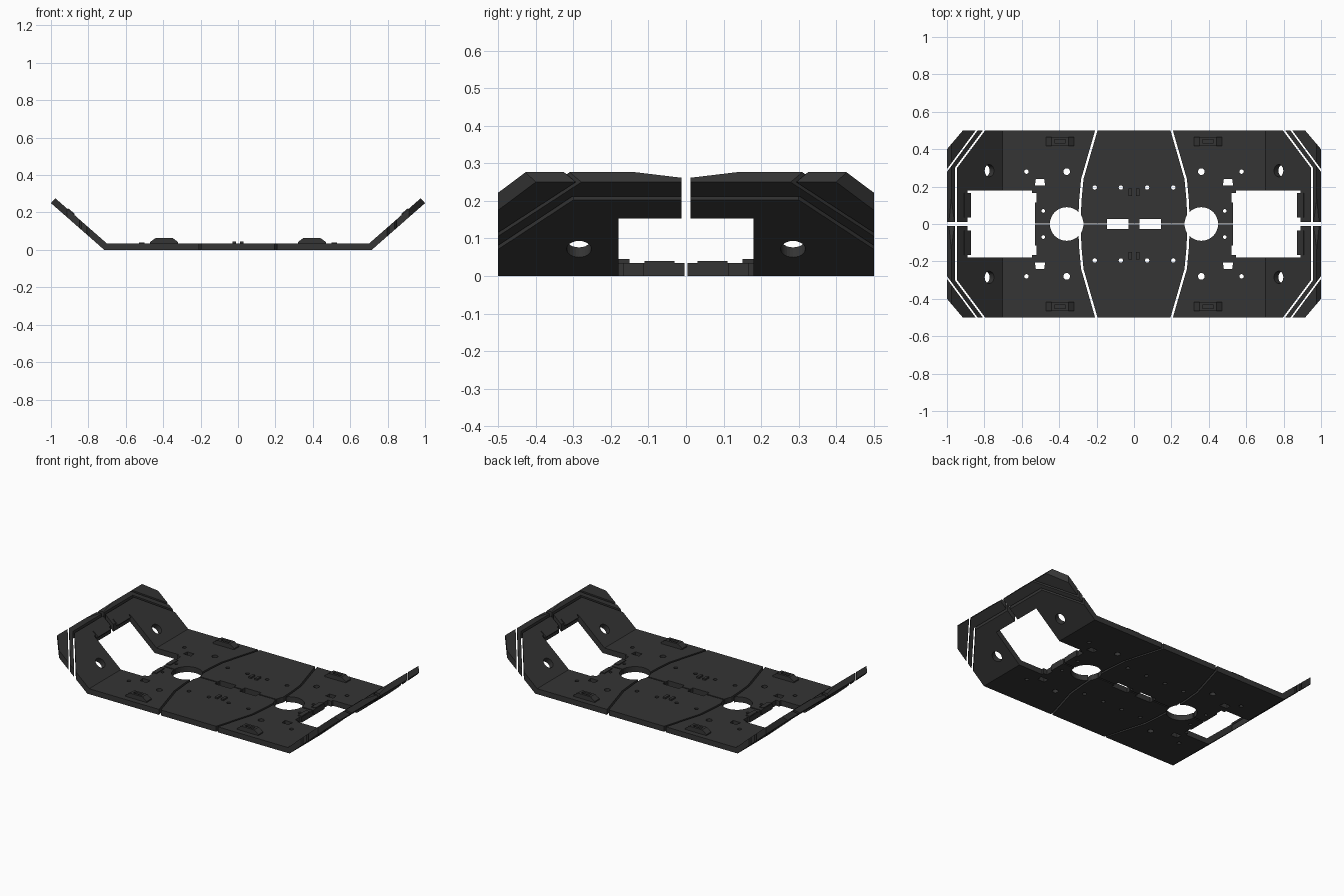
import bpy, bmesh, math
from mathutils import Matrix, Vector

if "Cube" in bpy.data.objects:
    bpy.data.objects.remove(bpy.data.objects["Cube"])

T = 0.035                                  # sheet thickness
ANG = math.atan2(0.25, 0.285)              # wing slope
mat = bpy.data.materials.new("charcoal")
mat.diffuse_color = (0.035, 0.035, 0.035, 1)
mat.use_nodes = True
mat.node_tree.nodes["Principled BSDF"].inputs["Base Color"].default_value = mat.diffuse_color


def obj(name, bm):
    bmesh.ops.recalc_face_normals(bm, faces=bm.faces)
    me = bpy.data.meshes.new(name)
    bm.to_mesh(me)
    bm.free()
    o = bpy.data.objects.new(name, me)
    bpy.context.collection.objects.link(o)
    me.materials.append(mat)
    return o


def add_prism(bm, pts, lo, hi, axis="z"):
    place = {"z": lambda a, b, h: (a, b, h), "y": lambda a, b, h: (a, h, b),
             "x": lambda a, b, h: (h, a, b)}[axis]
    f = bm.faces.new([bm.verts.new(place(a, b, lo)) for a, b in pts])
    ext = bmesh.ops.extrude_face_region(bm, geom=[f])["geom"]
    d = Vector(place(0, 0, hi - lo))
    bmesh.ops.translate(bm, vec=d, verts=[v for v in ext if isinstance(v, bmesh.types.BMVert)])


def prism(name, pts, lo, hi, axis="z"):
    bm = bmesh.new()
    add_prism(bm, pts, lo, hi, axis)
    return obj(name, bm)


def rect(x0, x1, y0, y1):
    return [(x0, y0), (x1, y0), (x1, y1), (x0, y1)]


def disc(x, y, r, n=16):
    return [(x + r * math.cos(2 * math.pi * i / n), y + r * math.sin(2 * math.pi * i / n)) for i in range(n)]


def cutter(shapes):
    bm = bmesh.new()
    for s in shapes:
        add_prism(bm, s, -0.1, 0.5)
    return obj("cutter", bm)


def boolean(o, tool, op="DIFFERENCE"):
    m = o.modifiers.new("bool", "BOOLEAN")
    m.operation, m.solver, m.object = op, "EXACT", tool
    finish(o)
    bpy.data.objects.remove(tool)


def finish(o):
    bpy.context.view_layer.update()
    dg = bpy.context.evaluated_depsgraph_get()
    me = bpy.data.meshes.new_from_object(o.evaluated_get(dg))
    o.modifiers.clear()
    o.data = me


def mirror(o, x=True):
    m = o.modifiers.new("mirror", "MIRROR")
    m.use_axis = (x, True, False)
    m.use_mirror_merge = False
    finish(o)


def folded(name, outline):
    """Piece of the bent sheet inside a plan outline."""
    s, c = math.sin(ANG), math.cos(ANG)
    prof = [(0, 0), (0.715, 0), (1, 0.25), (1 - T * s, 0.25 + T * c),
            (0.715 - T * math.tan(ANG / 2), T), (0, T)]
    o = prism(name, prof, -0.1, 0.6, "y")
    boolean(o, cutter([outline]), "INTERSECT")
    return o


# centre panel halves with slots and screw holes
seam = [(0.285, 0.004), (0.281, 0.12), (0.27, 0.24), (0.195, 0.5)]
centre = prism("centre_panel", seam + [(-x, y) for x, y in reversed(seam)], 0, T)
holes = []
for s in (-1, 1):
    holes += [disc(s * 0.36, 0, 0.09, 32), disc(s * 0.21, 0.195, 0.012), disc(s * 0.07, 0.195, 0.012),
              rect(*sorted((s * 0.03, s * 0.145)), -0.025, 0.027)]
boolean(centre, cutter(holes))
mirror(centre, False)

# bent side panels with the big window, round opening and screw holes
side = folded("side_panel", [(0.298, 0.004), (0.7, 0.004), (0.7, 0.012), (0.946, 0.012), (0.946, 0.3),
                             (0.796, 0.5), (0.208, 0.5), (0.283, 0.24), (0.294, 0.12)])
window = [(0.53, -0.05), (0.89, -0.05), (0.89, 0.18), (0.545, 0.18), (0.545, 0.165),
          (0.52, 0.165), (0.52, 0.115), (0.53, 0.115)]
boolean(side, cutter([window, disc(0.36, 0, 0.09, 32), disc(0.36, 0.28, 0.018), disc(0.575, 0.28, 0.012),
                      disc(0.485, 0.07, 0.01), [(0.475, 0.205), (0.53, 0.205), (0.525, 0.24), (0.48, 0.24)]]))
# round hole square to the wing
bm = bmesh.new()
bmesh.ops.create_cone(bm, cap_ends=True, segments=24, radius1=0.033, radius2=0.033, depth=0.12,
                      matrix=Matrix.Translation((0.785, 0.285, 0.085)) @ Matrix.Rotation(-ANG, 4, "Y"))
boolean(side, obj("cutter", bm))
mirror(side)

# wing edge strip, its top falling toward the middle
strip = folded("wing_edge_strip", [(0.956, 0.012), (1.05, 0.012), (1.05, 0.211), (0.836, 0.5),
                                   (0.808, 0.5), (0.956, 0.303)])
boolean(strip, prism("cutter", [(-0.01, 0.259), (0.14, 0.277), (0.14, 0.32), (-0.01, 0.32)], 0.8, 1.1, "x"))
mirror(strip)

# chamfered wing corners
mirror(folded("wing_corner", [(1.05, 0.226), (0.847, 0.5), (0.915, 0.5), (1.0, 0.4), (1.05, 0.341)]))

# raised slotted brackets near the long edges
bracket = prism("raised_bracket", [(0.32, 0.03), (0.47, 0.03), (0.47, 0.042), (0.44, 0.064),
                                   (0.35, 0.064), (0.32, 0.042)], 0.418, 0.465, "y")
boolean(bracket, prism("cutter", rect(0.365, 0.425, 0.432, 0.451), 0.045, 0.1))
mirror(bracket)

# small locating pegs
mirror(prism("peg", rect(0.012, 0.03, 0.15, 0.19), 0.03, 0.045))

# raised lips beside the window
mirror(prism("window_lip", rect(0.5, 0.528, 0.03, 0.11), 0.03, 0.04))
bm = bmesh.new()
bmesh.ops.create_cube(bm, size=1, matrix=Matrix.Translation((0.893, 0.1, 0.202)) @
                      Matrix.Rotation(-ANG, 4, "Y") @ Matrix.Diagonal((0.045, 0.13, 0.012, 1)))
mirror(obj("wing_window_lip", bm))
